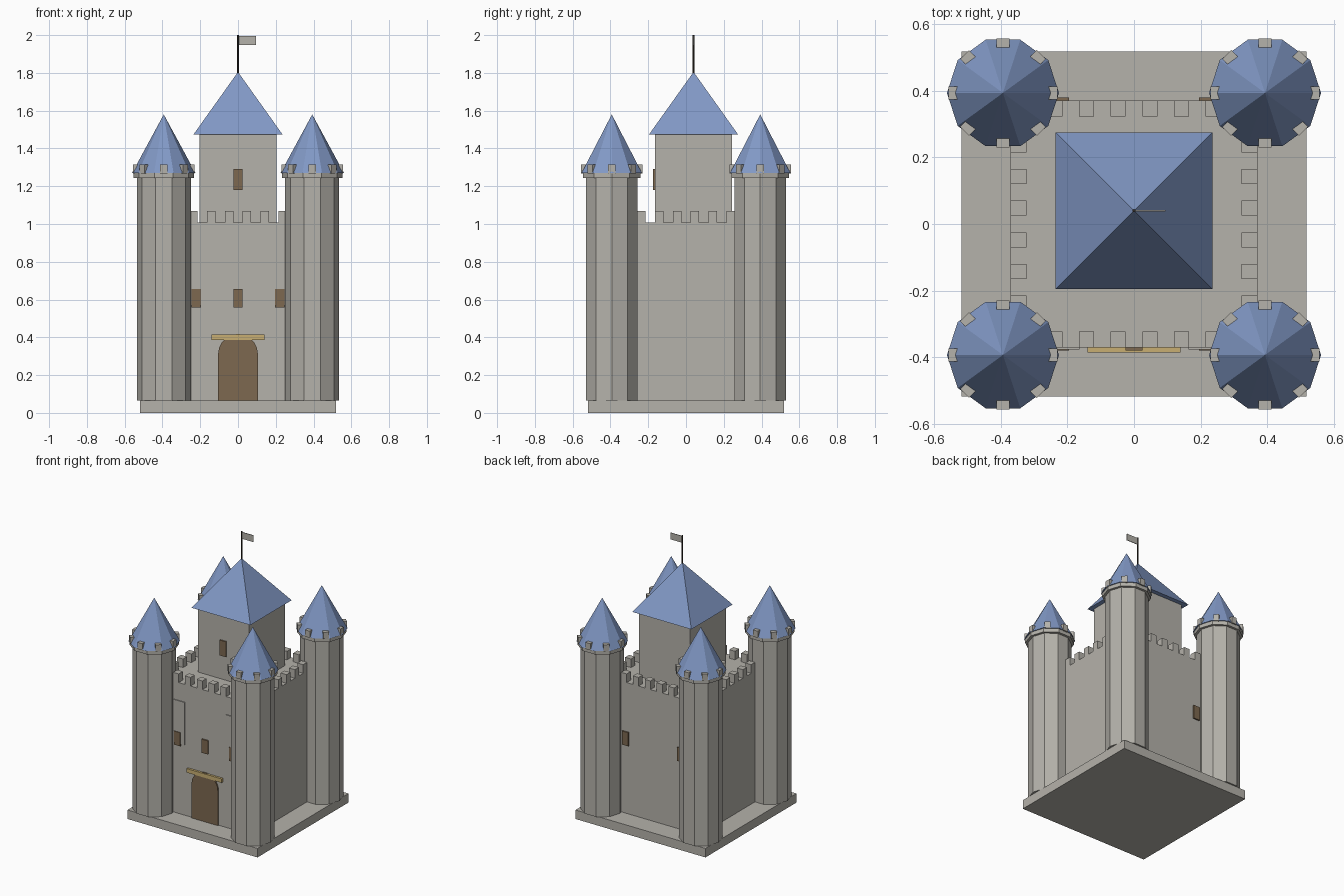
import bpy, bmesh, math
from mathutils import Matrix

if "Cube" in bpy.data.objects:
    bpy.data.objects.remove(bpy.data.objects["Cube"])


def material(name, rgb):
    m = bpy.data.materials.new(name)
    m.diffuse_color = (*rgb, 1)
    m.use_nodes = True
    m.node_tree.nodes["Principled BSDF"].inputs["Base Color"].default_value = m.diffuse_color
    return m


STONE = material("pale stone", (0.46, 0.445, 0.405))
BLUE = material("slate blue", (0.22, 0.315, 0.56))
WOOD = material("brown wood", (0.205, 0.14, 0.08))
GOLD = material("golden wood", (0.58, 0.43, 0.17))
DARK = material("dark iron", (0.03, 0.023, 0.017))


def finish(name, bm, mat):
    bmesh.ops.recalc_face_normals(bm, faces=bm.faces)
    me = bpy.data.meshes.new(name)
    bm.to_mesh(me)
    bm.free()
    me.materials.append(mat)
    ob = bpy.data.objects.new(name, me)
    bpy.context.collection.objects.link(ob)
    return ob


def add_box(bm, x, y, z, turn=None):
    """Box from (min, max) pairs, optionally transformed."""
    size = Matrix.Diagonal((x[1] - x[0], y[1] - y[0], z[1] - z[0], 1))
    mid = Matrix.Translation([(a + b) / 2 for a, b in (x, y, z)])
    bmesh.ops.create_cube(bm, size=1, matrix=(turn or Matrix()) @ mid @ size)


def box(name, mat, x, y, z):
    bm = bmesh.new()
    add_box(bm, x, y, z)
    return finish(name, bm, mat)


def cone(name, mat, sides, r1, r2, z, x=0, y=0, turn=0):
    bm = bmesh.new()
    place = Matrix.Translation((x, y, (z[0] + z[1]) / 2)) @ Matrix.Rotation(turn, 4, 'Z')
    bmesh.ops.create_cone(bm, cap_ends=True, segments=sides, radius1=r1,
                          radius2=r2, depth=z[1] - z[0], matrix=place)
    bmesh.ops.remove_doubles(bm, verts=bm.verts, dist=1e-5)
    return finish(name, bm, mat)


# Base slab and main block
box("base", STONE, (-0.518, 0.518), (-0.518, 0.518), (0, 0.065))
box("main_block", STONE, (-0.37, 0.37), (-0.37, 0.37), (0.065, 1.008))

# Wall battlements, one row turned to each side
bm = bmesh.new()
for side in range(4):
    turn = Matrix.Rotation(side * math.pi / 2, 4, 'Z')
    for i in range(6):
        c = (i - 2.5) * 0.0945
        add_box(bm, (c - 0.0225, c + 0.0225), (-0.37, -0.323), (1.008, 1.07), turn)
finish("wall_battlements", bm, STONE)

# Corner towers: vertices of the ten-sided shaft point along x
SIDES = 10
for sx in (-1, 1):
    for sy in (-1, 1):
        x, y = sx * 0.393, sy * 0.393
        tag = ("left" if sx < 0 else "right") + ("_front" if sy < 0 else "_back")
        to_x = math.pi / 2
        cone("tower_shaft_" + tag, STONE, SIDES, 0.143, 0.143, (0.065, 1.245), x, y, to_x)
        cone("tower_collar_" + tag, STONE, SIDES, 0.161, 0.161, (1.243, 1.27), x, y, to_x)
        cone("tower_roof_" + tag, BLUE, SIDES, 0.168, 0, (1.27, 1.58), x, y, to_x)
        bm = bmesh.new()
        for k in range(8):
            turn = Matrix.Translation((x, y, 0)) @ Matrix.Rotation(k * math.pi / 4, 4, 'Z')
            add_box(bm, (0.125, 0.163), (-0.019, 0.019), (1.268, 1.316), turn)
        finish("tower_battlements_" + tag, bm, STONE)

# Upper keep with a pyramid roof, pole and flag
KY = 0.04
box("upper_keep", STONE, (-0.204, 0.204), (KY - 0.204, KY + 0.204), (1.0, 1.475))
cone("keep_roof", BLUE, 4, 0.235 * math.sqrt(2), 0, (1.475, 1.805), 0, KY, math.pi / 4)
cone("flag_pole", DARK, 8, 0.005, 0.005, (1.79, 2.0), 0, KY)
box("flag", STONE, (0.004, 0.095), (KY - 0.002, KY + 0.002), (1.947, 1.995))

# Windows
box("keep_window", WOOD, (-0.025, 0.025), (-0.174, -0.164), (1.18, 1.29))
for c in (-0.22, 0, 0.22):
    box("front_window", WOOD, (c - 0.025, c + 0.025), (-0.38, -0.37), (0.557, 0.655))
for c in (-0.22, 0.22):
    box("back_window", WOOD, (c - 0.025, c + 0.025), (0.37, 0.38), (0.557, 0.655))
    box("wall_panel", STONE, (c - 0.056, c + 0.056), (-0.376, -0.37), (0.572, 0.88))

# Arched door, an extruded outline
bm = bmesh.new()
outline = [(-0.105, 0.065), (0.105, 0.065)]
outline += [(0.105 * math.cos(math.pi * i / 10), 0.313 + 0.105 * math.sin(math.pi * i / 10))
            for i in range(11)]
face = bm.faces.new([bm.verts.new((px, -0.37, pz)) for px, pz in outline])
ext = bmesh.ops.extrude_face_region(bm, geom=[face])
bmesh.ops.translate(bm, vec=(0, -0.009, 0),
                    verts=[g for g in ext["geom"] if isinstance(g, bmesh.types.BMVert)])
finish("door", bm, WOOD)
box("door_lintel", GOLD, (-0.14, 0.14), (-0.386, -0.366), (0.386, 0.414))
